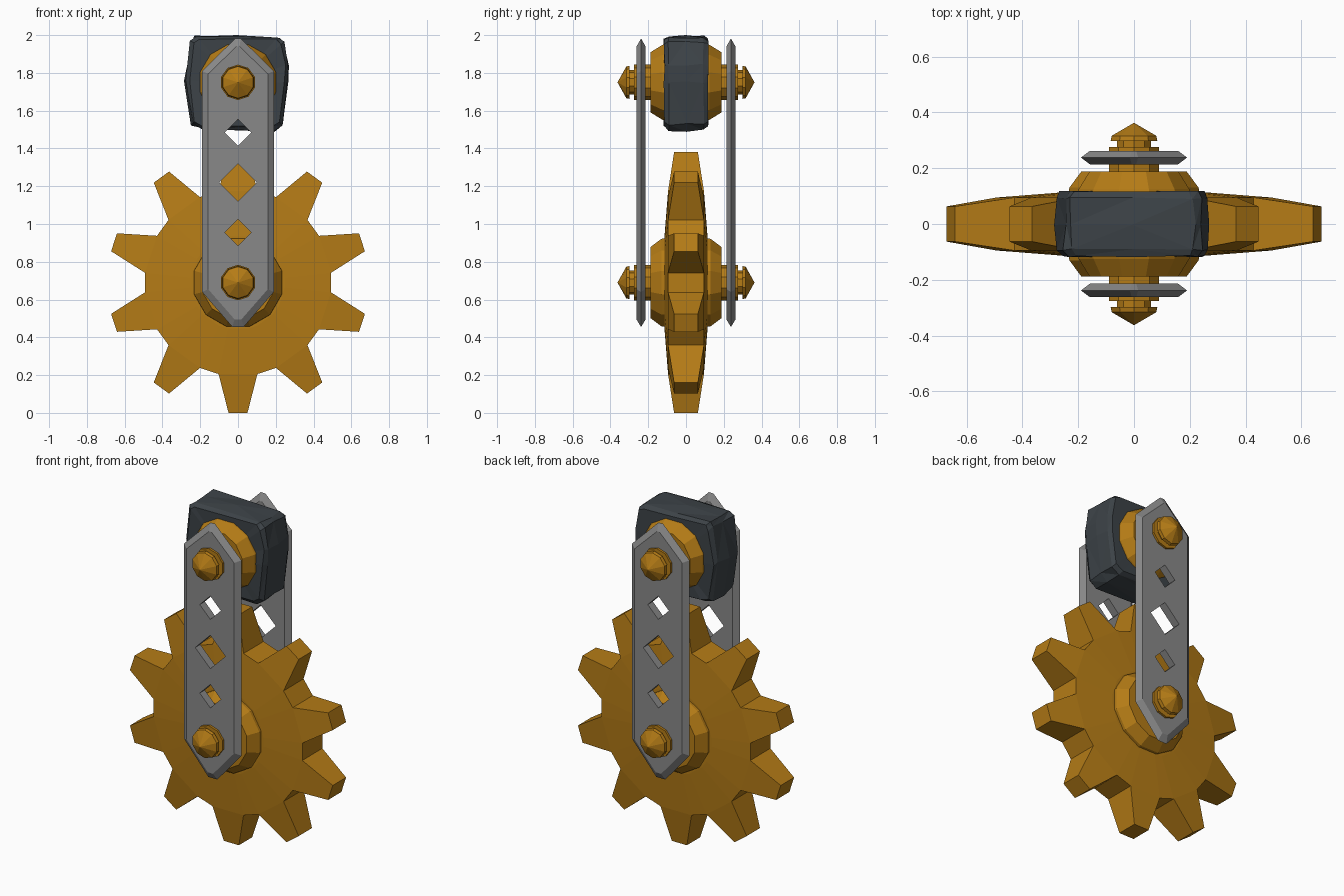
import bpy, bmesh, math, random

random.seed(4)
if "Cube" in bpy.data.objects:
    bpy.data.objects.remove(bpy.data.objects["Cube"], do_unlink=True)


def material(name, rgb):
    m = bpy.data.materials.new(name)
    m.use_nodes = True
    m.diffuse_color = (*rgb, 1)
    bsdf = m.node_tree.nodes["Principled BSDF"]
    bsdf.inputs["Base Color"].default_value = (*rgb, 1)
    bsdf.inputs["Roughness"].default_value = 0.7
    return m


GOLD = material("dark gold", (0.46, 0.20, 0.008))
STEEL = material("grey steel", (0.25, 0.25, 0.25))
STONE = material("dark stone", (0.046, 0.056, 0.064))

GEAR_Z, TOP_Z = 0.69, 1.75


def finish(name, bm, mat, loc=(0, 0, 0)):
    bmesh.ops.remove_doubles(bm, verts=bm.verts, dist=1e-5)
    bmesh.ops.recalc_face_normals(bm, faces=bm.faces)
    me = bpy.data.meshes.new(name)
    bm.to_mesh(me)
    bm.free()
    me.materials.append(mat)
    ob = bpy.data.objects.new(name, me)
    ob.location = loc
    bpy.context.collection.objects.link(ob)
    return ob


def bridge(bm, a, b):
    n = len(a)
    for i in range(n):
        j = (i + 1) % n
        bm.faces.new((a[i], a[j], b[j], b[i]))


def lathe(name, half, z, sides, mat):
    """Turn a (radius, y) half profile, mirrored front to back, about the y axis."""
    profile = [(r, -y) for r, y in reversed(half)] + half
    bm = bmesh.new()
    rings = []
    for r, y in profile:
        ring = []
        for i in range(sides):
            a = 2 * math.pi * (i + 0.5) / sides
            ring.append(bm.verts.new((r * math.cos(a), y, r * math.sin(a))))
        rings.append(ring)
    for a, b in zip(rings, rings[1:]):
        bridge(bm, a, b)
    bm.faces.new(rings[0])
    bm.faces.new(rings[-1])
    return finish(name, bm, mat, (0, 0, z))


# Toothed wheel: domed disc with ten tapered teeth
def gear(name, teeth=10, root_r=0.495, tip_r=0.69, tip_half=0.05, root_angle=12):
    bm = bmesh.new()
    sides = []
    for s in (-1, 1):
        def vert(r, a, y, off=0):
            return bm.verts.new((r * math.cos(a) - off * math.sin(a), s * y,
                                 r * math.sin(a) + off * math.cos(a)))
        inner, root, outline, tips = [], [], [], []
        for i in range(teeth):
            c = math.radians(-90 + 360 / teeth * i)
            d = math.radians(root_angle)
            inner += [vert(0.25, c - d, 0.114), vert(0.25, c + d, 0.114)]
            r0, r1 = vert(root_r, c - d, 0.095), vert(root_r, c + d, 0.095)
            t0, t1 = vert(tip_r, c, 0.063, -tip_half), vert(tip_r, c, 0.063, tip_half)
            root += [r0, r1]
            outline += [r0, t0, t1, r1]
            bm.faces.new((r0, t0, t1, r1))
        bridge(bm, inner, root)
        bm.faces.new(inner)
        sides.append(outline)
    bridge(bm, *sides)
    return finish(name, bm, GOLD, (0, 0, GEAR_Z))


gear("gear_wheel")

# Hubs, axles and pointed end caps
lathe("gear_hub", [(0.242, 0.09), (0.24, 0.13), (0.195, 0.188)], GEAR_Z, 12, GOLD)
lathe("stone_hub", [(0.215, 0.09), (0.205, 0.125), (0.165, 0.188)], TOP_Z, 12, GOLD)
axle = [(0.094, 0.15), (0.094, 0.275), (0.064, 0.275), (0.064, 0.298),
        (0.088, 0.298), (0.084, 0.316), (0.001, 0.362)]
lathe("gear_axle", axle, GEAR_Z, 10, GOLD)
lathe("stone_axle", axle, TOP_Z, 10, GOLD)


# Side plates: pointed bars with chamfered rims and three diamond holes
def plate(name, y):
    # Outline of the +x half from bottom to top, for rim and for flat face
    rim = [(0, 0.455), (0.03, 0.455), (0.19, 0.64), (0.19, 1.81), (0.015, 1.982), (0, 1.982)]
    flat = [(0, 0.495), (0.018, 0.495), (0.158, 0.655), (0.158, 1.795), (0.008, 1.94), (0, 1.94)]
    holes = [(1.485, 0.07), (1.22, 0.1), (0.955, 0.07)]
    bm = bmesh.new()
    for sx in (-1, 1):
        def loop(pts, dy):
            return [bm.verts.new((sx * px, dy, pz)) for px, pz in pts]
        mid = loop(rim, 0)
        notches = [[(0, z + h), (h, z), (0, z - h)] for z, h in holes]
        walls = []
        for dy in (-0.024, 0.024):
            edge = loop(flat, dy)
            cuts = [loop(n, dy) for n in notches]
            bm.faces.new(edge + [v for c in cuts for v in c])
            walls.append(cuts)
            for i in range(len(edge) - 1):
                bm.faces.new((edge[i], edge[i + 1], mid[i + 1], mid[i]))
        for front, back in zip(*walls):
            for i in range(2):
                bm.faces.new((front[i], front[i + 1], back[i + 1], back[i]))
    return finish(name, bm, STEEL, (0, y, 0))


plate("front_side_plate", -0.238)
plate("back_side_plate", 0.238)


# Rough hewn stone block around the upper axle
def stone_block():
    outline = [(-0.245, -0.225), (-0.20, -0.25), (0.19, -0.258), (0.24, -0.225),
               (0.268, 0.0), (0.265, 0.09), (0.24, 0.215), (0.215, 0.238),
               (0.0, 0.243), (-0.225, 0.245), (-0.25, 0.215), (-0.28, 0.01)]
    layers = [(-0.115, 0.93), (-0.092, 0.995), (0.0, 1.0), (0.092, 0.995), (0.115, 0.93)]
    bm = bmesh.new()
    rings = []
    for y, s in layers:
        ring = []
        for x, z in outline:
            j = [random.uniform(-0.007, 0.007) for _ in range(3)]
            ring.append(bm.verts.new((x * s + j[0], y + j[1] * 0.6, z * s + j[2])))
        rings.append(ring)
    for a, b in zip(rings, rings[1:]):
        bridge(bm, a, b)
    caps = [bm.faces.new(rings[0]), bm.faces.new(rings[-1])]
    bmesh.ops.poke(bm, faces=caps)
    bmesh.ops.triangulate(bm, faces=bm.faces)
    # Level the highest points with the top of the block
    top = max(v.co.z for v in bm.verts)
    bmesh.ops.translate(bm, verts=bm.verts, vec=(0, 0, 0.25 - top))
    return finish("stone_block", bm, STONE, (0, 0, TOP_Z))


stone_block()
